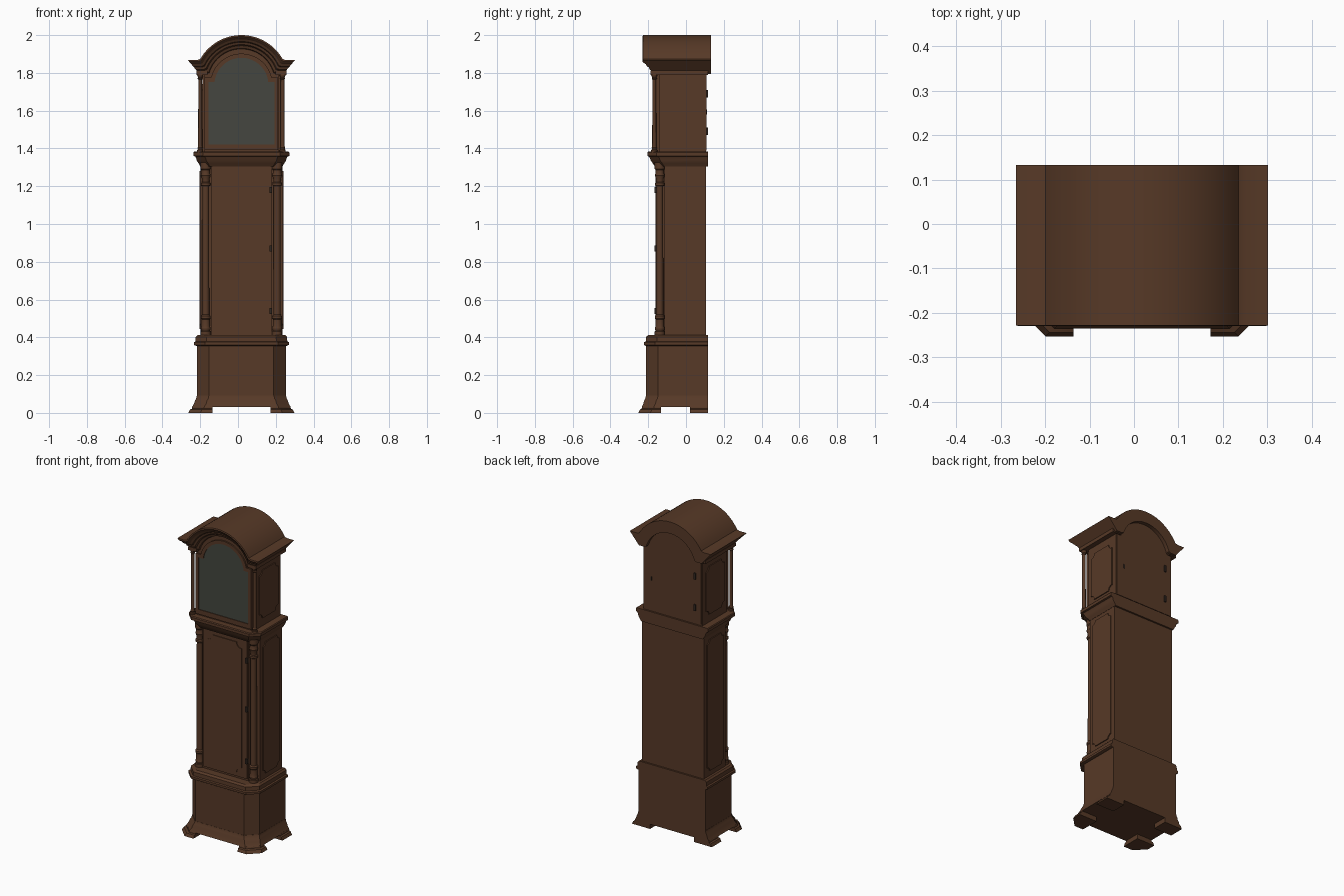
import bpy, bmesh, math
from mathutils import Vector

cube = bpy.data.objects.get("Cube")
if cube:
    bpy.data.objects.remove(cube)

CX = 0.018      # the case stands slightly off the origin
BACK = 0.105
made = []


def material(name, rgb):
    m = bpy.data.materials.new(name)
    m.use_nodes = True
    color = (*rgb, 1)
    m.diffuse_color = color
    m.node_tree.nodes["Principled BSDF"].inputs["Base Color"].default_value = color
    return m


WOOD = material("dark wood", (0.095, 0.041, 0.02))
GLASS = material("dark glass", (0.058, 0.062, 0.05))
IRON = material("dark iron", (0.03, 0.02, 0.015))


def skin(name, rows, mat=WOOD, ring=True, caps=True, loop_rows=False):
    """Join rows of points with quads; optionally cap the ends."""
    bm = bmesh.new()
    grid = [[bm.verts.new((p[0] + CX, p[1], p[2])) for p in r] for r in rows]
    n = len(rows[0])
    nr = len(rows)
    for i in range(nr if loop_rows else nr - 1):
        a, b = grid[i], grid[(i + 1) % nr]
        for j in range(n if ring else n - 1):
            k = (j + 1) % n
            bm.faces.new((a[j], a[k], b[k], b[j]))
    if caps and ring:
        bm.faces.new(grid[0])
        bm.faces.new(grid[-1])
    elif caps:
        bm.faces.new([r[0] for r in grid])
        bm.faces.new([r[-1] for r in grid])
    bmesh.ops.remove_doubles(bm, verts=bm.verts, dist=1e-5)
    bmesh.ops.recalc_face_normals(bm, faces=bm.faces)
    me = bpy.data.meshes.new(name)
    bm.to_mesh(me)
    bm.free()
    me.materials.append(mat)
    ob = bpy.data.objects.new(name, me)
    bpy.context.collection.objects.link(ob)
    made.append(ob)
    return ob


def front_row(pts, y):
    return [(x, y, z) for x, z in pts]


def plate(name, pts, y0, y1, mat=WOOD):
    return skin(name, [front_row(pts, y0), front_row(pts, y1)], mat)


def box(name, x0, x1, y0, y1, z0, z1, mat=WOOD):
    return plate(name, [(x0, z0), (x1, z0), (x1, z1), (x0, z1)], y0, y1, mat)


def stack(name, levels, chamfer, back):
    """Moulding with chamfered front corners; levels are (z, half width, front y)."""
    rows = []
    for z, w, yf in levels:
        c = chamfer
        rows.append([(-w + c, yf, z), (w - c, yf, z), (w, yf + c, z),
                     (w, back, z), (-w, back, z), (-w, yf + c, z)])
    return skin(name, rows)


def lathe(name, x, y, profile, sides=20):
    ring = [math.tau * i / sides for i in range(sides)]
    return skin(name, [[(x + r * math.cos(a), y + r * math.sin(a), z) for a in ring]
                       for r, z in profile])


def notched(w_front, w, yf, ys):
    """Plan with square notches in the front corners for columns."""
    right = [(w_front, yf), (w_front, ys), (w, ys), (w, BACK)]
    return right + [(-x, y) for x, y in reversed(right)]


def scalloped(c0, c1, z0, z1, r):
    """Rectangle with scooped corners."""
    pts = []
    corners = [(c0, z0, 90), (c1, z0, 180), (c1, z1, 270), (c0, z1, 360)]
    for cx, cz, a0 in corners:
        for i in range(7):
            a = math.radians(a0 - 15 * i)
            pts.append((cx + r * math.cos(a), cz + r * math.sin(a)))
    return pts


# Plinth, feet and base
stack("plinth_skirt", [(0.03, 0.262, -0.235), (0.05, 0.25, -0.225), (0.065, 0.246, -0.222),
                       (0.075, 0.24, -0.216), (0.092, 0.236, -0.212)], 0.064, 0.116)
stack("base", [(0.06, 0.235, -0.211), (0.37, 0.235, -0.211)], 0.064, 0.116)
for s, side in ((1, "left"), (-1, "right")):
    rows = []
    for z, w, yf in ((0, 0.281, -0.253), (0.018, 0.272, -0.244), (0.022, 0.262, -0.235), (0.034, 0.26, -0.233)):
        rows.append([(s * x, y, z) for x, y in ((0.154, yf), (w - 0.064, yf), (w, yf + 0.064),
                                                (w, -0.132), (0.154, -0.132))])
    skin("front_foot_" + side, rows)
    rows = [[(s * x, y, z) for x, y in ((0.154, 0.02), (w, 0.02), (w, 0.116), (0.154, 0.116))]
            for z, w in ((0, 0.281), (0.018, 0.272), (0.022, 0.262), (0.034, 0.26))]
    skin("back_foot_" + side, rows)
stack("base_moulding", [(0.355, 0.24, -0.214), (0.36, 0.252, -0.222), (0.374, 0.252, -0.222),
                        (0.378, 0.243, -0.213), (0.402, 0.242, -0.212), (0.412, 0.232, -0.2)], 0.058, 0.116)

# Trunk with scalloped door, side panels and corner columns
plan = notched(0.162, 0.2165, -0.15, -0.113)
skin("trunk", [[(x, y, z) for x, y in plan] for z in (0.4, 1.33)])
box("trunk_door", -0.154, 0.154, -0.157, -0.148, 0.425, 1.305)
plate("trunk_door_panel", scalloped(-0.119, 0.119, 0.452, 1.28, 0.035), -0.162, -0.15)
trunk_column = [(0.027, 0.41), (0.027, 0.43), (0.022, 0.434), (0.026, 0.447), (0.022, 0.46),
                (0.022, 0.495), (0.026, 0.5), (0.026, 0.512), (0.019, 0.52), (0.018, 1.2),
                (0.025, 1.205), (0.025, 1.217), (0.019, 1.222), (0.02, 1.24), (0.026, 1.258),
                (0.022, 1.27), (0.022, 1.285), (0.027, 1.292), (0.027, 1.325)]
hood_column = [(0.016, 1.375), (0.016, 1.392), (0.012, 1.396), (0.014, 1.404), (0.011, 1.41),
               (0.01, 1.765), (0.014, 1.77), (0.011, 1.776), (0.016, 1.786), (0.016, 1.81)]
for s, side in ((1, "left"), (-1, "right")):
    lathe("trunk_column_" + side, s * 0.189, -0.139, trunk_column)
    lathe("hood_column_" + side, s * 0.218, -0.168, hood_column, 16)
    for name, x, pts in (("trunk", 0.2165, scalloped(-0.088, 0.075, 0.445, 1.28, 0.025)),
                         ("hood", 0.207, scalloped(-0.112, 0.075, 1.435, 1.74, 0.03))):
        skin(name + "_side_panel_" + side,
             [[(s * xx, y, z) for y, z in pts] for xx in (x - 0.01, x + 0.006)])
for i, z in enumerate((0.54, 0.87, 1.18)):
    box("trunk_hinge_%d" % i, 0.15, 0.162, -0.168, -0.15, z - 0.016, z + 0.016, IRON)

# Waist moulding
stack("waist_moulding", [(1.305, 0.218, -0.165), (1.32, 0.226, -0.175), (1.335, 0.236, -0.186),
                         (1.345, 0.238, -0.19), (1.357, 0.244, -0.196), (1.36, 0.254, -0.205),
                         (1.378, 0.254, -0.205), (1.383, 0.25, -0.2)], 0.05, 0.116)

# Hood body
plan = notched(0.196, 0.207, -0.163, -0.142)
skin("hood_case", [[(x, y, z) for x, y in plan] for z in (1.37, 1.815)])
ZC, R, ZS, W = 1.749, 0.251, 1.868, 0.284


def arch(d):
    """Shouldered arch line, offset inwards by d."""
    r, zs = R - d, ZS - d
    w = W - 0.85 * d
    xa = math.sqrt(r * r - (zs - ZC) ** 2)
    lim = math.acos((zs + 0.006 - ZC) / r)
    arc = [(r * math.sin(a), ZC + r * math.cos(a))
           for a in (lim * (i / 14 - 1) for i in range(29))]
    flare = min(xa + 0.012, w - 0.004)
    return [(-w, zs), (-flare, zs)] + arc + [(flare, zs), (w, zs)]


def half_round(r, zc, w, z_low, z_shoulder):
    """Door outline: rectangle with a narrower arched head."""
    a0 = math.asin((z_shoulder - zc) / r)
    arc = [(r * math.cos(a), zc + r * math.sin(a))
           for a in (a0 + (math.pi - 2 * a0) * i / 28 for i in range(29))]
    return [(-w, z_low), (w, z_low), (w, z_shoulder)] + arc + [(-w, z_shoulder)]


plate("hood_arch_body", half_round(0.185, ZC, 0.19, 1.5, 1.805), -0.163, BACK)

# Arched cornice: a stepped profile carried over the front and down both sides
YB = 0.133
rows = [front_row([arch(0)[0]] + arch(0) + [arch(0)[-1]], YB)]
for d, y in ((0, -0.228), (0.008, -0.23), (0.014, -0.225), (0.022, -0.213), (0.034, -0.206),
             (0.038, -0.197), (0.05, -0.193), (0.056, -0.182), (0.07, -0.176), (0.074, -0.16)):
    p = arch(d)
    rows.append(front_row(p[:1], YB) + front_row(p, y) + front_row(p[-1:], YB))
p = arch(0.074)
rows.append(front_row([p[0]] + p + [p[-1]], YB))
skin("arched_cornice", rows, ring=False, loop_rows=True)
# Block carrying the side returns over the columns
for s, side in ((1, "left"), (-1, "right")):
    box("column_block_" + side, s * 0.18, s * 0.238, -0.187, 0.116, 1.79, 1.812)

# Hood door frame and glass
outer = half_round(0.165, 1.737, 0.195, 1.392, 1.775)
inner = half_round(0.143, 1.737, 0.174, 1.422, 1.752)
skin("hood_door_frame", [front_row(outer, -0.16), front_row(outer, -0.172),
                         front_row(inner, -0.172), front_row(inner, -0.16)],
     caps=False, loop_rows=True)
plate("door_glass", inner, -0.168, -0.162, GLASS)

# Back access panel with hinges and keyhole plate
plate("back_panel", half_round(0.178, ZC, 0.2, 1.39, 1.79), BACK - 0.005, BACK + 0.004)
for i, z in enumerate((1.49, 1.69)):
    box("back_hinge_%d" % i, -0.165, -0.153, 0.1, 0.116, z - 0.02, z + 0.02, IRON)
box("back_keyhole", 0.145, 0.153, 0.1, 0.112, 1.58, 1.605, IRON)

# Smooth the turned and curved parts, keeping edges crisp
bpy.ops.object.select_all(action="DESELECT")
for ob in made:
    ob.select_set(True)
bpy.context.view_layer.objects.active = made[0]
bpy.ops.object.shade_smooth_by_angle(angle=math.radians(25))
